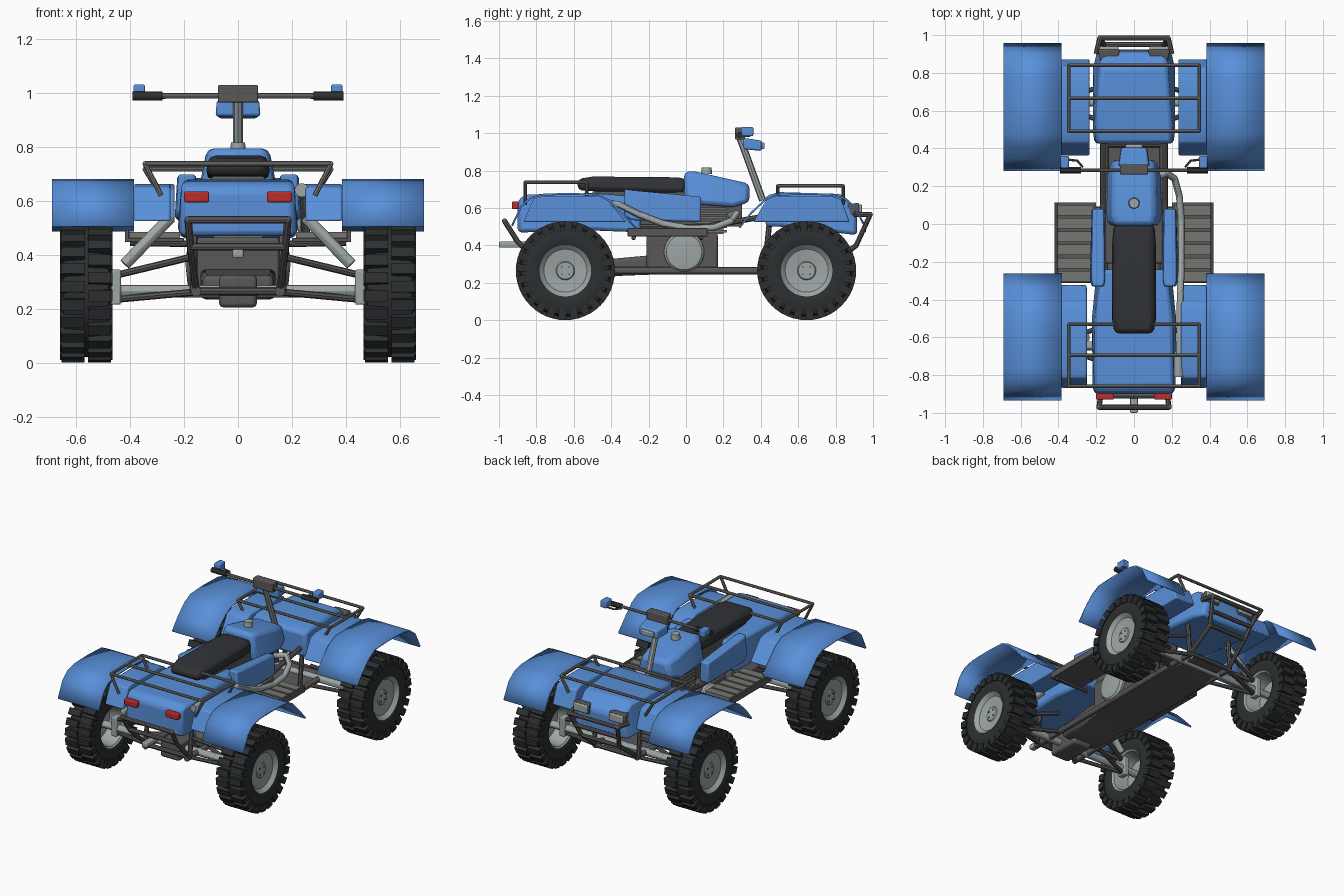
import bpy, bmesh, math
from mathutils import Vector, Matrix

cube = bpy.data.objects.get("Cube")
if cube:
    bpy.data.objects.remove(cube, do_unlink=True)


def material(name, r, g, b):
    m = bpy.data.materials.new(name)
    m.use_nodes = True
    m.diffuse_color = (r, g, b, 1)
    m.node_tree.nodes["Principled BSDF"].inputs["Base Color"].default_value = (r, g, b, 1)
    return m


BLUE = material("blue_plastic", .10, .28, .70)
RUBBER = material("black_rubber", .025, .028, .03)
SEAT = material("seat_black", .03, .033, .037)
STEEL = material("light_metal", .34, .38, .38)
FRAME = material("dark_frame", .105, .097, .097)
RACK = material("rack_grey", .18, .18, .17)
RED = material("red_lens", .50, .025, .025)


def finish(name, bm, mat, mirror="", bevel=0, solid=0):
    bmesh.ops.recalc_face_normals(bm, faces=bm.faces)
    me = bpy.data.meshes.new(name)
    bm.to_mesh(me)
    bm.free()
    ob = bpy.data.objects.new(name, me)
    bpy.context.collection.objects.link(ob)
    me.materials.append(mat)
    bpy.ops.object.select_all(action='DESELECT')
    ob.select_set(True)
    bpy.context.view_layer.objects.active = ob
    bpy.ops.object.shade_smooth_by_angle(angle=math.radians(30))
    if solid:
        s = ob.modifiers.new("Thickness", 'SOLIDIFY')
        s.thickness, s.offset = solid, 0
    if bevel:
        b = ob.modifiers.new("Bevel", 'BEVEL')
        b.width, b.segments, b.limit_method = bevel, 2, 'ANGLE'
    if mirror:
        m = ob.modifiers.new("Mirror", 'MIRROR')
        m.use_axis = ["x" in mirror, "y" in mirror, False]
        m.use_mirror_merge = False
    return ob


def bridge(bm, rings, closed=True):
    """Join rings of vertices with quads."""
    for a, b in zip(rings, rings[1:]):
        n = len(a)
        for i in range(n if closed else n - 1):
            j = (i + 1) % n
            bm.faces.new((a[i], a[j], b[j], b[i]))


def add_box(bm, x, y, z, turn=None):
    size = Matrix.Diagonal((x[1] - x[0], y[1] - y[0], z[1] - z[0], 1))
    mid = Matrix.Translation((sum(x) / 2, sum(y) / 2, sum(z) / 2))
    bmesh.ops.create_cube(bm, size=1, matrix=(turn or Matrix()) @ mid @ size)


def box(name, x, y, z, mat, mirror="", bevel=.006):
    bm = bmesh.new()
    add_box(bm, x, y, z)
    return finish(name, bm, mat, mirror, bevel)


def loft(name, sections, mat, cx=0, mirror="", bevel=.02):
    """Sections along y: (y, half width low, half width high, z low, z high)."""
    bm = bmesh.new()
    rings = [[bm.verts.new(p) for p in ((cx - a, y, lo), (cx + a, y, lo), (cx + b, y, hi), (cx - b, y, hi))]
             for y, a, b, lo, hi in sections]
    bridge(bm, rings)
    bm.faces.new(rings[0])
    bm.faces.new(rings[-1])
    return finish(name, bm, mat, mirror, bevel)


def extrude_x(name, profile, x0, x1, mat, mirror="x", sheet=0):
    """Side profile in (y, z) swept across x, as a solid or a thin sheet."""
    bm = bmesh.new()
    rings = [[bm.verts.new((x, y, z)) for y, z in profile] for x in (x0, x1)]
    bridge(bm, rings, closed=not sheet)
    if not sheet:
        for r in rings:
            bm.faces.new(r)
    return finish(name, bm, mat, mirror, 0 if sheet else .008, sheet)


def tube(name, paths, r, mat, mirror="", sides=8):
    """Straight round bars along each path, with a joint at every bend."""
    bm = bmesh.new()
    for path in paths:
        pts = [Vector(p) for p in path]
        for a, b in zip(pts, pts[1:]):
            d = b - a
            m = Matrix.Translation((a + b) / 2) @ d.to_track_quat('Z', 'Y').to_matrix().to_4x4()
            bmesh.ops.create_cone(bm, cap_ends=True, segments=sides, radius1=r, radius2=r, depth=d.length, matrix=m)
        for p in pts[1:-1]:
            bmesh.ops.create_icosphere(bm, subdivisions=2, radius=r, matrix=Matrix.Translation(p))
    return finish(name, bm, mat, mirror)


def lathe(name, profile, centre, mat, mirror="xy", n=40):
    """Profile of (x, radius) spun about an axis parallel to x."""
    bm = bmesh.new()
    c = Vector(centre)
    rings = [[bm.verts.new(c + Vector((x, r * math.cos(k * math.tau / n), r * math.sin(k * math.tau / n))))
              for k in range(n)] for x, r in profile]
    bridge(bm, rings)
    bmesh.ops.remove_doubles(bm, verts=bm.verts, dist=1e-5)
    return finish(name, bm, mat, mirror)


# Wheels
HUB = Vector((.563, .645, .265))
lathe("tyre", [(-.085, .135), (-.092, .15), (-.094, .20), (-.082, .235), (0, .245),
               (.082, .235), (.094, .20), (.092, .15), (.085, .135)], HUB, RUBBER)
lathe("wheel_rim", [(.066, 0), (.066, .045), (.06, .05), (.068, .115), (.09, .138), (-.088, .138),
                    (-.08, .128), (.02, .11), (.03, 0)], HUB, STEEL)
bm = bmesh.new()
for row in (-1, 1):
    for k in range(24):
        turn = Matrix.Translation(HUB) @ Matrix.Rotation((k + row / 4) * math.tau / 24, 4, 'X')
        add_box(bm, sorted((row * .006, row * .092)), (-.021, .021), (.232, .264), turn)
        add_box(bm, sorted((row * .065, row * .098)), (-.021, .021), (.208, .255), turn)
finish("tyre_tread", bm, RUBBER, "xy")
bm = bmesh.new()
for y in (-.02, .02):
    for z in (-.02, .02):
        add_box(bm, (.06, .071), (y - .004, y + .004), (z - .004, z + .004), Matrix.Translation(HUB))
finish("wheel_bolts", bm, FRAME, "xy")

# Fenders and body panels
extrude_x("rear_fender", [(-.93, .505), (-.88, .61), (-.83, .655), (-.76, .672), (-.62, .676), (-.47, .67),
                          (-.41, .64), (-.34, .57), (-.265, .49)], .385, .69, BLUE, sheet=.01)
extrude_x("front_fender", [(.285, .495), (.35, .575), (.42, .64), (.48, .67), (.62, .676), (.77, .672),
                           (.84, .655), (.90, .61), (.955, .505)], .385, .69, BLUE, sheet=.01)
extrude_x("rear_inner_fender", [(-.87, .525), (-.815, .65), (-.76, .663), (-.47, .663), (-.42, .645), (-.32, .525)],
          .25, .387, BLUE)
extrude_x("front_inner_fender", [(.36, .525), (.43, .645), (.48, .663), (.78, .663), (.83, .645), (.875, .525)],
          .235, .387, BLUE)
loft("rear_body", [(-.90, .21, .205, .47, .64), (-.86, .22, .21, .47, .672), (-.5, .225, .205, .48, .68),
                   (-.24, .2, .17, .47, .66)], BLUE)
loft("front_body", [(.425, .21, .20, .50, .665), (.5, .22, .205, .50, .685), (.83, .22, .175, .465, .675),
                    (.915, .2, .165, .455, .60)], BLUE)
loft("side_panel", [(-.33, .035, .03, .56, .70), (-.29, .045, .035, .535, .695), (.08, .035, .03, .525, .66)],
     BLUE, cx=.19, mirror="x", bevel=.01)
loft("fuel_tank", [(-.01, .14, .105, .62, .795), (.05, .15, .115, .62, .795), (.25, .15, .11, .605, .75),
                   (.34, .125, .095, .63, .73)], BLUE, bevel=.025)
loft("seat", [(-.58, .105, .10, .695, .755), (-.5, .12, .11, .69, .768), (-.1, .12, .105, .68, .765),
              (.0, .11, .10, .68, .76)], SEAT, bevel=.025)
box("seat_base", (-.1, .1), (-.5, .3), (.5, .69), FRAME)
bm = bmesh.new()
bmesh.ops.create_cone(bm, cap_ends=True, segments=20, radius1=.03, radius2=.026, depth=.035,
                      matrix=Matrix.Translation((0, .11, .80)))
finish("fuel_cap", bm, STEEL)

# Cargo racks
for name, ys, z in (("rear_rack", (-.86, -.695, -.53), .738), ("front_rack", (.84, .665, .49), .718)):
    bars = [[(-.345, y, z), (.345, y, z)] for y in ys]
    for s in (-1, 1):
        bars.append([(s * .345, ys[0], z), (s * .345, ys[2], z)])
        for y in (ys[0], ys[2]):
            bars.append([(s * .345, y, z), (s * .285, y, .62)])
    tube(name, bars, .0095, RACK)

# Steering
tube("steering_column", [[(0, .285, .985), (0, .41, .64)]], .019, STEEL)
tube("handlebar", [[(-.36, .285, .99), (.36, .285, .99)]], .010, RACK)
tube("grip", [[(.28, .285, .99), (.392, .285, .99)]], .017, RUBBER, "x", 12)
tube("brake_lever", [[(.27, .30, .985), (.30, .335, .985), (.385, .345, .99)]], .006, FRAME, "x")
box("lever_housing", (.345, .388), (.295, .36), (.985, 1.032), BLUE, "x")
box("handlebar_clamp", (-.075, .075), (.262, .315), (.965, 1.03), FRAME)
loft("instrument_pod", [(.305, .085, .08, .915, .975), (.405, .07, .065, .905, .96)], BLUE, bevel=.01)
box("instrument_dial", (-.045, .045), (.40, .42), (.915, .95), STEEL)

# Lights
box("tail_light", (.107, .20), (-.93, -.895), (.595, .635), RED, "x")
loft("headlight_shell", [(.86, .045, .045, .56, .62), (.925, .06, .058, .56, .628)], FRAME, .133, "x", .008)
box("headlight_lens", (.082, .184), (.92, .94), (.568, .62), STEEL, "x")

# Bumpers and hitch
tube("rear_bumper", [[(.155, -.74, .265), (.175, -.90, .42), (.185, -.97, .53), (-.185, -.97, .53),
                      (-.175, -.90, .42), (-.155, -.74, .265)], [(-.175, -.91, .43), (.175, -.91, .43)]], .014, FRAME)
tube("front_bumper", [[(.20, .90, .565), (.18, .985, .565), (-.18, .985, .565), (-.20, .90, .565)],
                      [(.18, .985, .565), (.14, .91, .40), (-.14, .91, .40), (-.18, .985, .565)],
                      [(-.16, .95, .48), (.16, .95, .48)], [(.14, .91, .40), (.155, .74, .27)],
                      [(-.14, .91, .40), (-.155, .74, .27)]], .014, FRAME)
box("tow_hitch", (-.02, .02), (-1, -.85), (.388, .42), STEEL)

# Chassis
tube("lower_rail", [[(.155, -.77, .265), (.155, .75, .265)]], .019, FRAME, "x", 12)
tube("upper_rail", [[(.165, -.75, .265), (.165, -.72, .50), (.165, .1, .50), (.165, .45, .56), (.165, .72, .50),
                     (.165, .74, .265)], [(.165, .45, .56), (.165, .42, .265)]], .015, FRAME, "x")
tube("cross_member", [[(-.155, y, .265), (.155, y, .265)] for y in (-.74, .42, .74)], .015, FRAME)
loft("skid_plate", [(-.42, .10, .10, .235, .25), (-.15, .15, .15, .245, .26), (.45, .15, .15, .245, .26),
                    (.74, .11, .11, .255, .27)], FRAME, bevel=.003)
loft("swingarm", [(-.55, .13, .13, .235, .325), (-.38, .14, .14, .235, .33), (-.16, .14, .14, .25, .35)], FRAME)
box("gear_case", (-.07, .07), (-.73, -.5), (.205, .325), FRAME, bevel=.015)

# Engine and exhaust
box("engine_block", (-.155, .155), (-.21, .17), (.26, .465), FRAME, bevel=.012)
lathe("engine_cover", [(0, .108), (.02, .108), (.035, .095), (.045, 0)], (.15, -.01, .365), STEEL, "x", 28)
bm = bmesh.new()
for k in range(6):
    add_box(bm, (-.11, .11), (.05, .22), (.47 + k * .024, .483 + k * .024))
add_box(bm, (-.09, .09), (.07, .2), (.46, .62))
finish("cylinder_fins", bm, RACK)
tube("exhaust_pipe", [[(.10, .24, .56), (.17, .27, .57), (.215, .24, .53), (.24, .15, .495), (.25, .02, .49),
                       (.25, -.12, .515), (.25, -.25, .565), (.245, -.36, .62), (.24, -.76, .635)]], .018, STEEL, sides=12)
tube("muffler_tip", [[(.237, -.7, .64), (.237, -.81, .64)]], .026, STEEL, sides=12)

# Footboards
box("footboard_plate", (.2, .42), (-.312, .115), (.448, .462), FRAME, "x", .003)
bm = bmesh.new()
for k in range(6):
    y = -.305 + k * .07
    add_box(bm, (.215, .405), (y, y + .056), (.46, .484))
finish("footboard_slats", bm, RACK, "x")
box("footboard_edge", (.405, .42), (-.312, .115), (.448, .492), FRAME, "x", .003)
tube("footboard_support", [[(.15, y, .44), (.40, y, .445)] for y in (-.28, .08)], .012, FRAME, "x")

# Axles and suspension
tube("axle", [[(.0, .645, .265), (.56, .645, .265)]], .024, STEEL, "xy", 12)
box("hub_carrier", (.435, .475), (.615, .675), (.215, .345), STEEL, "xy")
tube("suspension_arms", [[(.16, y, z), (.45, .645, e)] for y in (.54, .73) for z, e in ((.395, .325), (.262, .235))],
     .013, FRAME, "xy")
tube("shock_absorber", [[(.25, .60, .54), (.42, .62, .365)]], .022, STEEL, "xy", 12)
